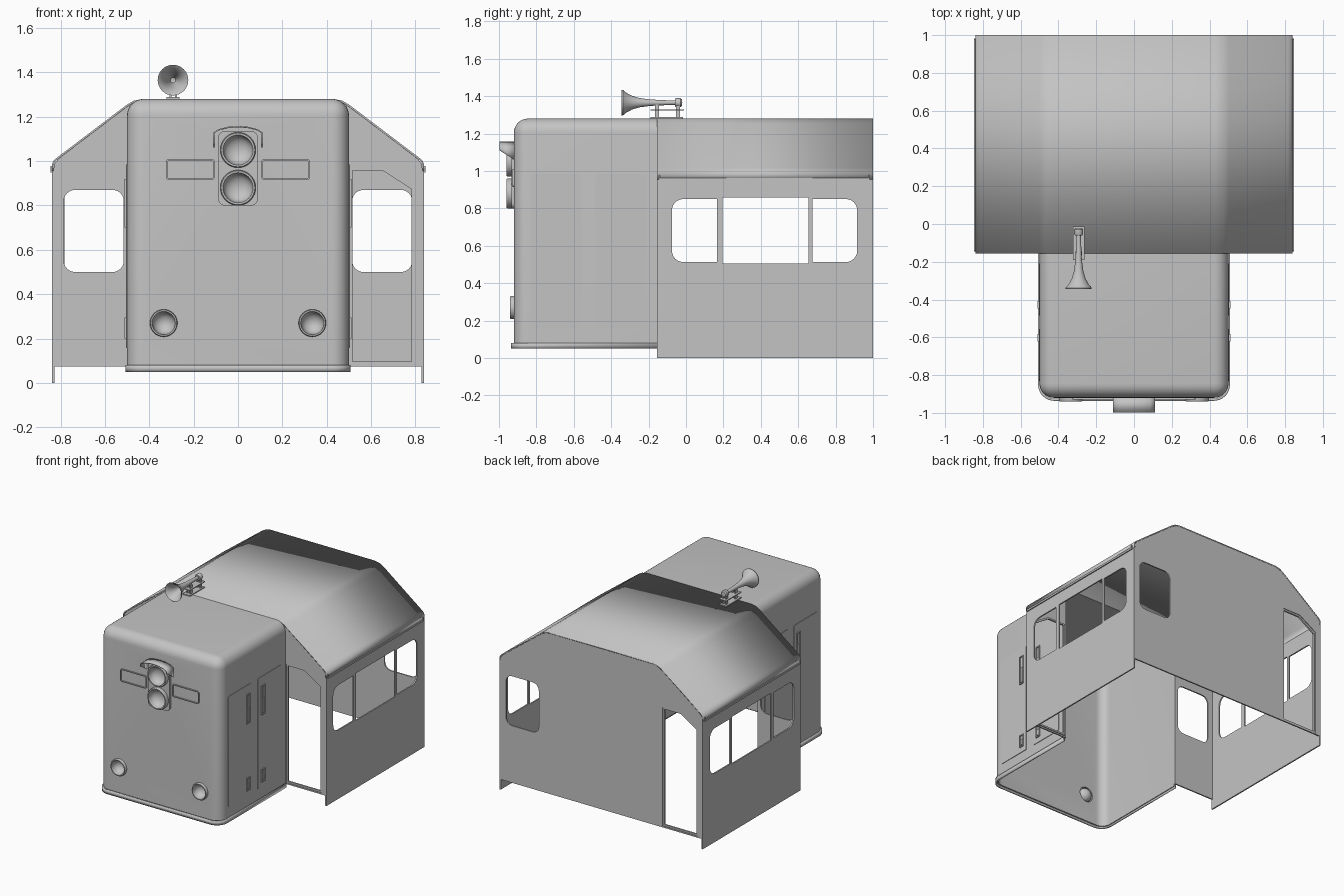
import bpy, bmesh
from math import pi, sin, cos
from mathutils import Matrix, Vector

default = bpy.data.objects.get("Cube")
if default:
    bpy.data.objects.remove(default, do_unlink=True)

grey = bpy.data.materials.new("light_grey_paint")
grey.use_nodes = True
grey.diffuse_color = (0.55, 0.55, 0.55, 1)
grey.node_tree.nodes["Principled BSDF"].inputs["Base Color"].default_value = grey.diffuse_color
parts = []


def select(ob):
    bpy.ops.object.select_all(action='DESELECT')
    ob.select_set(True)
    bpy.context.view_layer.objects.active = ob


def link(name, data):
    ob = bpy.data.objects.new(name, data)
    bpy.context.collection.objects.link(ob)
    data.materials.append(grey)
    parts.append(ob)
    return ob


def finish(name, bm):
    me = bpy.data.meshes.new(name)
    bm.to_mesh(me)
    bm.free()
    return link(name, me)


def box(name, x, y, z):
    bm = bmesh.new()
    bmesh.ops.create_cube(bm, size=1)
    for v in bm.verts:
        v.co = [lo + (c + 0.5) * (hi - lo) for c, (lo, hi) in zip(v.co, (x, y, z))]
    return finish(name, bm)


def rounded(u0, u1, v0, v1, left=0.0, right=None):
    """Outline of a rectangle with rounded left and right corners."""
    right = left if right is None else right
    pts = []
    for i, (u, v, r) in enumerate(((u1, v1, right), (u0, v1, left), (u0, v0, left), (u1, v0, right))):
        su, sv = (1 if u == u1 else -1), (1 if v == v1 else -1)
        steps = 6 if r else 0
        for k in range(steps + 1):
            a = pi / 2 * (i + k / max(steps, 1))
            pts.append((u - su * r + r * cos(a), v - sv * r + r * sin(a)))
    return pts


def circle(u, v, r):
    return [(u + r * cos(k * pi / 16), v + r * sin(k * pi / 16)) for k in range(32)]


def panel(name, outlines, at, thick, side=False):
    """Flat sheet with holes, standing across y (or across x for side)."""
    cu = bpy.data.curves.new(name, 'CURVE')
    cu.dimensions, cu.fill_mode, cu.extrude = '2D', 'BOTH', thick / 2
    for pts in outlines:
        sp = cu.splines.new('POLY')
        sp.points.add(len(pts) - 1)
        for p, (u, v) in zip(sp.points, pts):
            p.co = (u, v, 0, 1)
        sp.use_cyclic_u = True
    ob = link(name, cu)
    ob.rotation_euler = (pi / 2, 0, pi / 2 if side else 0)
    ob.location = (at, 0, 0) if side else (0, at, 0)
    select(ob)
    bpy.ops.object.convert(target='MESH')


def strip(name, row_a, row_b, thick):
    """Sheet between two matching rows of points, given thickness."""
    bm = bmesh.new()
    a, b = ([bm.verts.new(p) for p in row] for row in (row_a, row_b))
    for i in range(len(a) - 1):
        bm.faces.new((a[i], a[i + 1], b[i + 1], b[i]))
    ob = finish(name, bm)
    mod = ob.modifiers.new("thickness", 'SOLIDIFY')
    mod.thickness, mod.offset, mod.use_even_offset = thick, 0, True
    return ob


def lathe(name, profile, centre):
    """Revolve (radius, y) points around an axis along y."""
    bm = bmesh.new()
    vs = [bm.verts.new((r, y, 0)) for r, y in profile]
    es = [bm.edges.new(pair) for pair in zip(vs, vs[1:])]
    bmesh.ops.spin(bm, geom=vs + es, cent=(0, 0, 0), axis=(0, 1, 0), angle=2 * pi, steps=32)
    bmesh.ops.remove_doubles(bm, verts=bm.verts, dist=0.0001)
    bmesh.ops.recalc_face_normals(bm, faces=bm.faces)
    bmesh.ops.translate(bm, verts=bm.verts, vec=centre)
    return finish(name, bm)


FRONT, WALL, REAR = -0.92, -0.155, 1.0

# Nose: rounded shell, open below and towards the cab
bm = bmesh.new()
bmesh.ops.create_cube(bm, size=1)
for v in bm.verts:
    v.co = (v.co.x, FRONT if v.co.y < 0 else WALL, 0.06 if v.co.z < 0 else 1.28)
edges = [e for e in bm.edges
         if all(v.co.y < -0.5 for v in e.verts) and e.verts[0].co.x == e.verts[1].co.x
         or all(v.co.z > 1 for v in e.verts) and any(v.co.y < -0.5 for v in e.verts)]
bmesh.ops.bevel(bm, geom=edges, offset=0.075, segments=8, profile=0.5, affect='EDGES')
bm.normal_update()
bmesh.ops.delete(bm, geom=[f for f in bm.faces if f.normal.y > 0.99 or f.normal.z < -0.99], context='FACES')
nose = finish("nose", bm)
mod = nose.modifiers.new("thickness", 'SOLIDIFY')
mod.thickness, mod.offset = 0.01, -1

# Lamps: rim and hollow reflector set into holes in the nose
lamps = [("upper_headlight", 0, 1.05, 0.08, 0.04), ("lower_headlight", 0, 0.88, 0.08, 0.04),
         ("right_ditch_light", -0.335, 0.27, 0.062, 0.02), ("left_ditch_light", 0.335, 0.27, 0.062, 0.02)]
for name, x, z, r, d in lamps:
    bm = bmesh.new()
    bmesh.ops.create_cone(bm, cap_ends=True, segments=32, radius1=r * 0.9, radius2=r * 0.9, depth=0.1,
                          matrix=Matrix.Translation((x, FRONT, z)) @ Matrix.Rotation(pi / 2, 4, 'X'))
    cutter = finish("lamp_cutter", bm)
    mod = nose.modifiers.new("lamp_hole", 'BOOLEAN')
    mod.operation, mod.object, mod.solver = 'DIFFERENCE', cutter, 'EXACT'
    cutter.hide_render = True
    bowl = [(r * 0.8 * cos(a), -d + 0.012 + 0.045 * sin(a)) for a in [k * pi / 16 for k in range(9)]]
    lathe(name, [(r, 0.005), (r, 0.006 - d), (r * 0.95, -d), (r * 0.85, -d)] + bowl, (x, FRONT, z))
select(nose)
for mod in list(nose.modifiers):
    bpy.ops.object.modifier_apply(modifier=mod.name)
for ob in [p for p in parts if p.name.startswith("lamp_cutter")]:
    parts.remove(ob)
    bpy.data.objects.remove(ob, do_unlink=True)

# Headlight housing, visor and number boards
panel("headlight_housing", [rounded(-0.09, 0.09, 0.8, 1.135, 0.03),
                            circle(0, 1.05, 0.072), circle(0, 0.88, 0.072)], FRONT - 0.006, 0.016)
arch = [(-0.108, 1.128), (-0.085, 1.142), (-0.045, 1.152), (0, 1.155), (0.045, 1.152), (0.085, 1.142), (0.108, 1.128)]
rows = []
for y, low in ((-0.997, 1.11), (FRONT + 0.002, 1.06)):
    rows.append([(x, y, z) for x, z in [(-0.108, low)] + arch + [(0.108, low)]])
strip("headlight_visor", rows[0], rows[1], 0.006)
for side, tag in ((-1, "right"), (1, "left")):
    u0, u1 = sorted((side * 0.105, side * 0.325))
    panel(tag + "_number_board", [rounded(u0, u1, 0.915, 1.01, 0.015),
                                  rounded(u0 + 0.007, u1 - 0.007, 0.922, 1.003, 0.01)], FRONT - 0.003, 0.01)

# Sill lip around the bottom of the nose
plan = [(-0.502, WALL)]
for cx, start in ((-0.422, pi), (0.422, 1.5 * pi)):
    plan += [(cx + 0.08 * cos(start + k * pi / 16), -0.85 + 0.08 * sin(start + k * pi / 16)) for k in range(9)]
plan.append((0.502, WALL))
strip("nose_sill", [(x, y, 0.05) for x, y in plan], [(x, y, 0.08) for x, y in plan], 0.012)

# Cab roof: bent sheet running the length of the cab
half = [(0.835, 0.955), (0.835, 0.985), (0.828, 1.0), (0.813, 1.013), (0.50, 1.25), (0.47, 1.268), (0.43, 1.276)]
profile = [(-x, z) for x, z in half] + [(x, z) for x, z in reversed(half)]
strip("cab_roof", [(x, WALL, z) for x, z in profile], [(x, REAR, z) for x, z in profile], 0.008)

# Cab end walls: each has a window on one side and a doorway on the other


def doorway(s):
    return [(s * u, v) for u, v in ((0.505, 0.085), (0.795, 0.085), (0.795, 0.885), (0.655, 0.97), (0.505, 0.97))]


def window(s):
    return rounded(*sorted((s * 0.515, s * 0.785)), 0.5, 0.87, 0.05)


gable = [(0.83, 0.075), (0.83, 0.985), (0.81, 1.01), (0.497, 1.248), (0.44, 1.274)]
panel("cab_rear_wall", [gable + [(-x, z) for x, z in reversed(gable)], window(1), doorway(-1)], REAR - 0.006, 0.01)
for s, tag, hole in ((-1, "right", window(-1)), (1, "left", doorway(1))):
    outline = [(s * x, z) for x, z in [(0.49, 0.075)] + gable[:4] + [(0.49, 1.255)]]
    panel(tag + "_cab_front_wall", [outline, hole], WALL + 0.006, 0.01)
door = doorway(1)
for s, y, tag in ((1, WALL + 0.012, "front"), (-1, REAR - 0.012, "rear")):
    inner = [(s * (u + (0.012 if u < 0.6 else -0.012 if u > 0.7 else -0.004)),
              v + (0.012 if v < 0.5 else -0.012)) for u, v in door]
    panel(tag + "_door_frame", [doorway(s), inner], y, 0.012)

for s, tag in ((-1, "right"), (1, "left")):
    # Cab side walls with three windows, and rain gutters
    panel(tag + "_cab_side", [rounded(WALL, REAR, 0, 0.97),
                              rounded(-0.075, 0.165, 0.513, 0.85, 0.06, 0),
                              rounded(0.195, 0.655, 0.505, 0.857),
                              rounded(0.675, 0.915, 0.513, 0.85, 0, 0.06)], s * 0.833, 0.01, True)
    gx = sorted((s * 0.834, s * 0.846))
    box(tag + "_gutter", gx, (-0.145, 0.982), (0.948, 0.962))
    for y in (-0.145, 0.976):
        box(tag + "_gutter_end", gx, (y, y + 0.006), (0.948, 0.978))
    # Nose side hatches with handles and latches
    for y0, y1, hy in ((-0.83, -0.555, -0.602), (-0.485, -0.21, -0.427)):
        panel(tag + "_hatch", [rounded(y0, y1, 0.16, 0.985, 0.012)], s * 0.5, 0.008, True)
        for z0, z1, bar in ((0.7, 0.92, 0.13), (0.2, 0.295, 0.06)):
            panel(tag + "_latch_frame", [rounded(hy - 0.02, hy + 0.02, z0, z1),
                                         rounded(hy - 0.014, hy + 0.014, z0 + 0.008, z1 - 0.008)],
                  s * 0.505, 0.012, True)
            box(tag + "_latch_bar", sorted((s * 0.5, s * 0.51)), (hy - 0.009, hy + 0.009),
                (z0 + 0.015, z0 + bar))

# Horn on its bracket
HX, HZ = -0.293, 1.365
bell = [(0, -0.21), (0.012, -0.215), (0.022, -0.255), (0.034, -0.295), (0.05, -0.325), (0.066, -0.342),
        (0.069, -0.344), (0.069, -0.338), (0.052, -0.318), (0.036, -0.287), (0.025, -0.25), (0.017, -0.19),
        (0.011, -0.06), (0.02, -0.06), (0.024, -0.052), (0.024, -0.03), (0.018, -0.022), (0, -0.02)]
lathe("horn", bell, (HX, 0, HZ))
for name, y, z in (("horn_base", (-0.19, -0.015), 1.281), ("horn_bracket", (-0.19, -0.012), 1.322)):
    box(name, (HX - 0.03, HX + 0.03), y, (z, z + 0.007))
for y in (-0.155, -0.042):
    for x in (HX - 0.016, HX + 0.008):
        box("horn_post", (x, x + 0.01), (y - 0.011, y + 0.011), (1.275, 1.355))

# Smooth the curved surfaces and keep the edges sharp
bpy.ops.object.select_all(action='DESELECT')
for ob in parts:
    ob.select_set(True)
bpy.context.view_layer.objects.active = parts[0]
bpy.ops.object.shade_smooth_by_angle(angle=pi / 6)
